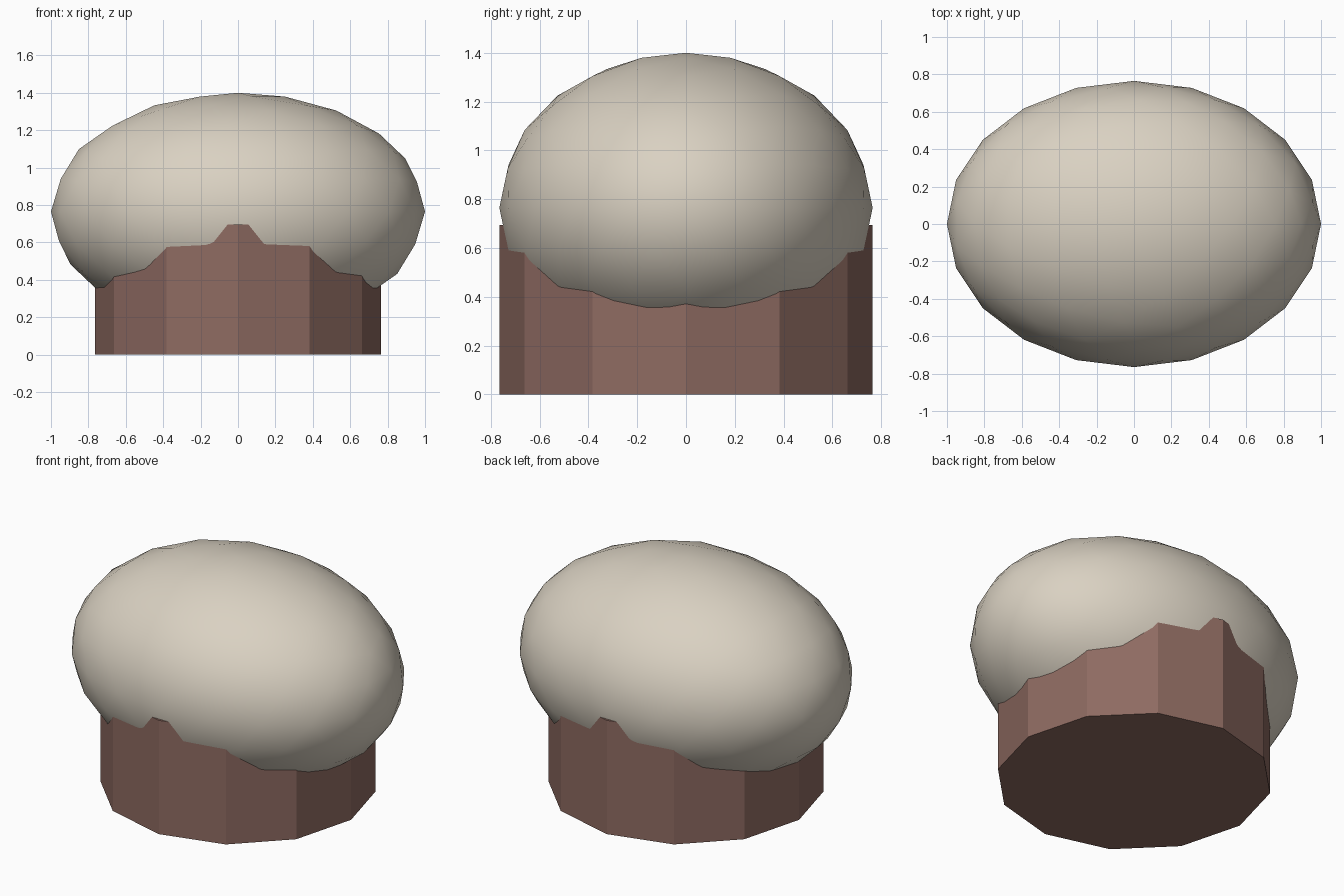
import bpy

if "Cube" in bpy.data.objects:
    bpy.data.objects.remove(bpy.data.objects["Cube"])


def material(name, rgb):
    m = bpy.data.materials.new(name)
    m.diffuse_color = (*rgb, 1.0)
    m.use_nodes = True
    m.node_tree.nodes["Principled BSDF"].inputs["Base Color"].default_value = m.diffuse_color
    return m


def finish(name, mat):
    obj = bpy.context.object
    obj.name = name
    obj.data.materials.append(mat)
    bpy.ops.object.transform_apply(location=False, rotation=False, scale=True)
    return obj


cream = material("warm cream", (0.70, 0.64, 0.54))
brown = material("dull brown", (0.27, 0.145, 0.12))

# Twelve-sided stem, flat faces
STEM_H = 0.695
bpy.ops.mesh.primitive_cylinder_add(vertices=12, radius=0.765, depth=STEM_H,
                                    location=(0, 0, STEM_H / 2))
finish("stem", brown)

# Squashed smooth cap resting in the stem
bpy.ops.mesh.primitive_ico_sphere_add(subdivisions=3, radius=1.0,
                                      location=(0, 0, 0.765))
bpy.context.object.scale = (1.0, 0.765, 0.635)
cap = finish("cap", cream)
bpy.ops.object.shade_smooth()
